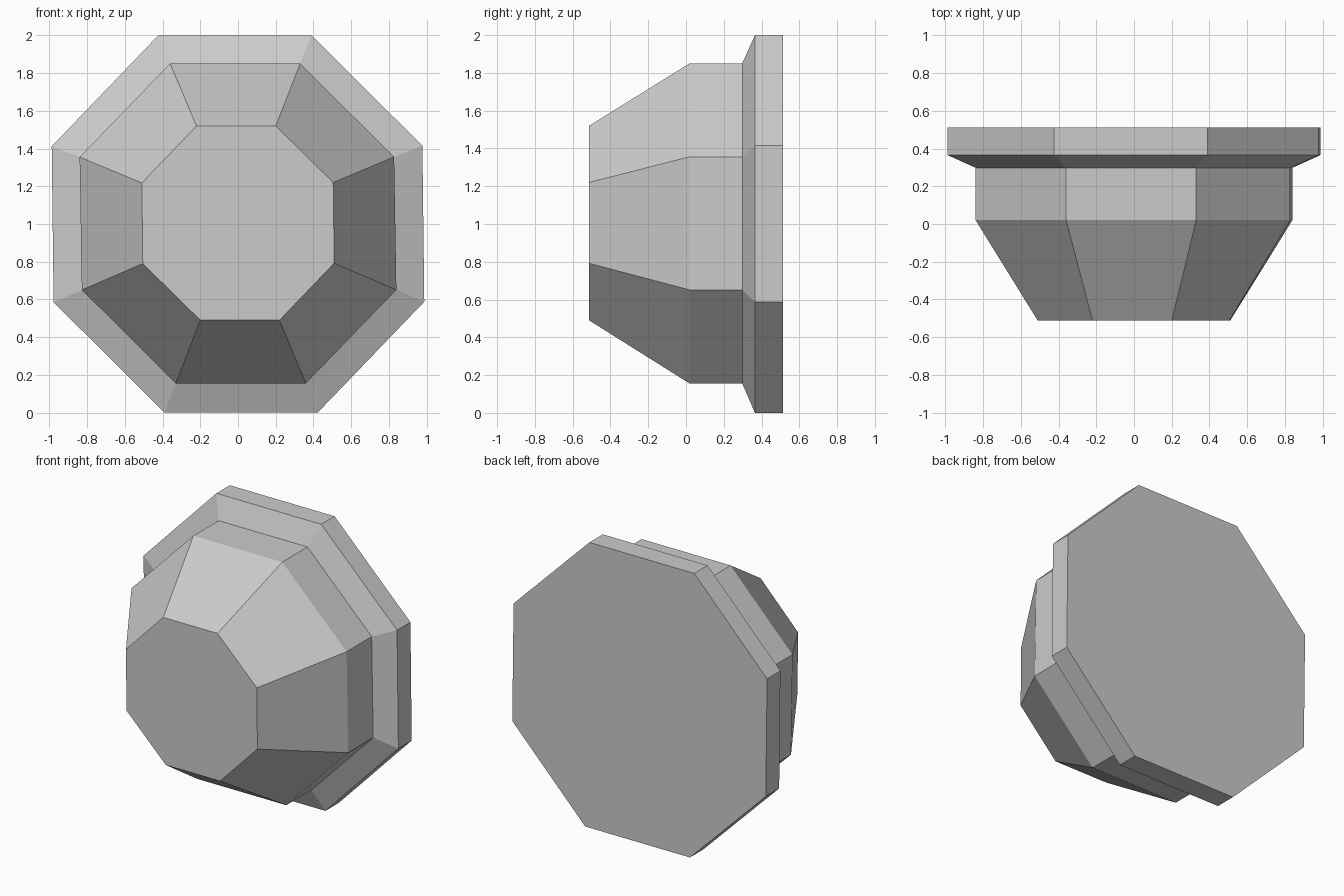
import bpy, bmesh

if "Cube" in bpy.data.objects:
    bpy.data.objects.remove(bpy.data.objects["Cube"])

# Right half of each octagon (x, z offset from centre); the left half is the same turned 180 degrees
small = [(0.20, 0.515), (0.505, 0.215), (0.51, -0.213), (0.22, -0.515)]
middle = [(0.33, 0.848), (0.828, 0.353), (0.84, -0.352), (0.36, -0.848)]
large = [(0.39, 1.0), (0.978, 0.415), (0.988, -0.412), (0.423, -1.0)]

# Sections from front face to back plate
sections = [(-0.513, small, 1.005), (0.02, middle, 1.003), (0.298, middle, 1.003),
            (0.365, large, 1.0), (0.513, large, 1.0)]


def add_ring(bm, y, half, zc):
    points = half + [(-x, -z) for x, z in half]
    return [bm.verts.new((x, y, zc + z)) for x, z in points]


# Stepped octagonal knob with flange
bm = bmesh.new()
rings = [add_ring(bm, *s) for s in sections]
for a, b in zip(rings, rings[1:]):
    for i in range(8):
        j = (i + 1) % 8
        bm.faces.new((a[i], a[j], b[j], b[i]))

# Front and back caps
bm.faces.new(rings[0])
bm.faces.new(rings[-1])
bmesh.ops.recalc_face_normals(bm, faces=bm.faces)

mesh = bpy.data.meshes.new("octagonal_knob")
bm.to_mesh(mesh)
bm.free()
bpy.context.collection.objects.link(bpy.data.objects.new("octagonal_knob", mesh))
